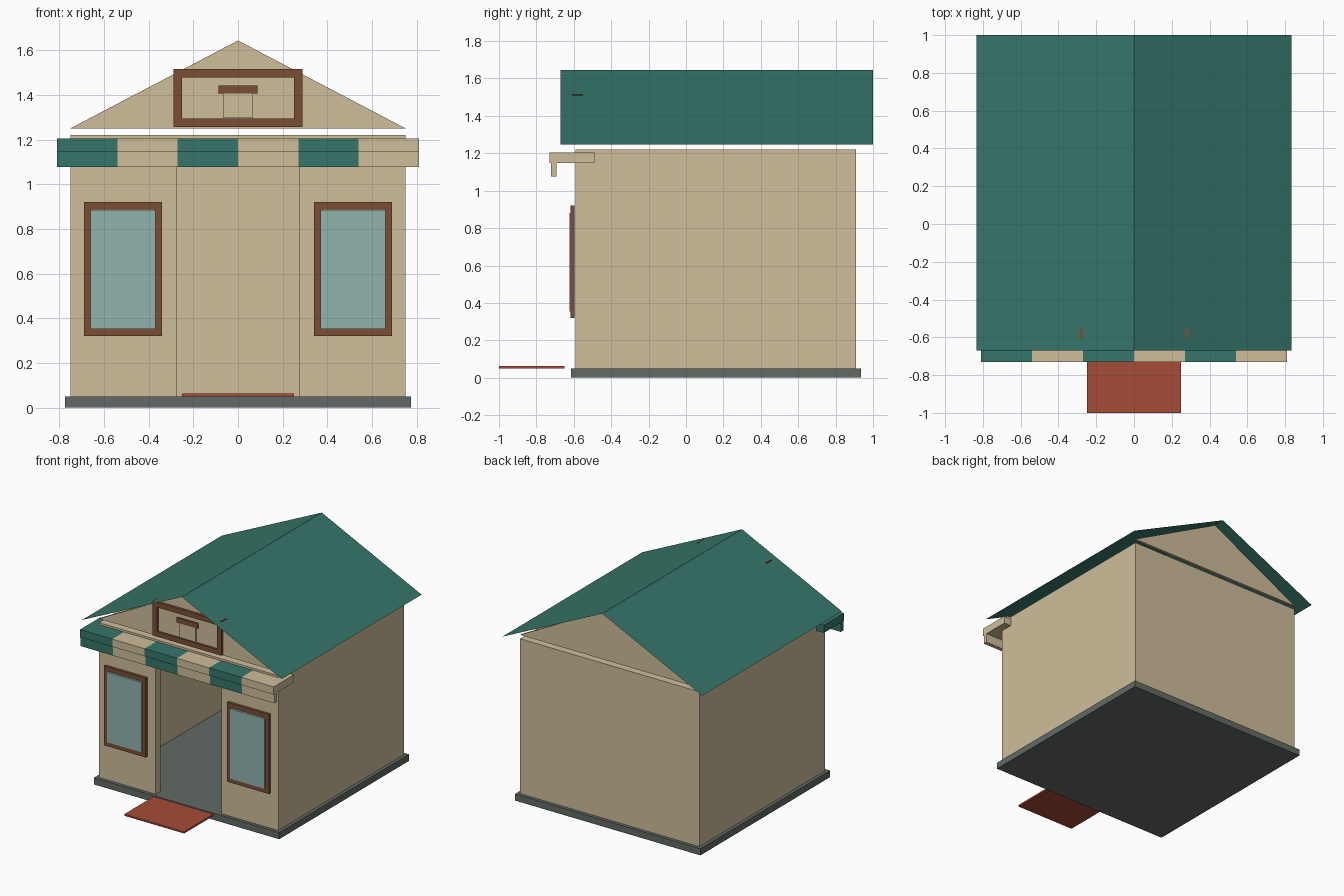
import bpy
import bmesh
from mathutils import Vector

cube = bpy.data.objects.get("Cube")
if cube:
    bpy.data.objects.remove(cube, do_unlink=True)


def material(name, rgb):
    """Flat colour from 0-255 sRGB, stored as linear."""
    lin = [((c / 255 + 0.055) / 1.055) ** 2.4 for c in rgb]
    mat = bpy.data.materials.new(name)
    mat.use_nodes = True
    mat.diffuse_color = (*lin, 1)
    mat.node_tree.nodes["Principled BSDF"].inputs["Base Color"].default_value = (*lin, 1)
    return mat


TAN = material("warm_tan", (207, 190, 154))
GREEN = material("roof_green", (54, 118, 106))
BROWN = material("wood_brown", (123, 78, 53))
GREY = material("stone_grey", (98, 107, 101))
GLASS = material("pale_glass", (145, 180, 174))
RED = material("brick_red", (166, 76, 54))


def finish(name, bm, mats):
    bmesh.ops.recalc_face_normals(bm, faces=bm.faces)
    mesh = bpy.data.meshes.new(name)
    bm.to_mesh(mesh)
    bm.free()
    for mat in mats:
        mesh.materials.append(mat)
    obj = bpy.data.objects.new(name, mesh)
    bpy.context.collection.objects.link(obj)
    return obj


def extrude(name, points, offset, mat):
    """Prism: a flat outline swept along an offset."""
    bm = bmesh.new()
    face = bm.faces.new([bm.verts.new(p) for p in points])
    swept = bmesh.ops.extrude_face_region(bm, geom=[face], use_keep_orig=True)
    verts = [v for v in swept["geom"] if isinstance(v, bmesh.types.BMVert)]
    bmesh.ops.translate(bm, verts=verts, vec=Vector(offset))
    return finish(name, bm, [mat])


def box(name, x, y, z, mat):
    outline = [(x[0], y[0], z[0]), (x[1], y[0], z[0]), (x[1], y[1], z[0]), (x[0], y[1], z[0])]
    return extrude(name, outline, (0, 0, z[1] - z[0]), mat)


def frame(name, x, z, y, border, mat):
    """Rectangular ring facing the front."""
    bm = bmesh.new()
    loops = []
    for depth in y:
        for b in (0, border):
            loops.append([bm.verts.new(p) for p in (
                (x[0] + b, depth, z[0] + b), (x[1] - b, depth, z[0] + b),
                (x[1] - b, depth, z[1] - b), (x[0] + b, depth, z[1] - b))])
    front_out, front_in, back_out, back_in = loops
    for a, b in ((front_out, front_in), (front_in, back_in),
                 (back_in, back_out), (back_out, front_out)):
        for i in range(4):
            j = (i + 1) % 4
            bm.faces.new((a[i], a[j], b[j], b[i]))
    return finish(name, bm, [mat])


# Base slab and entrance mat
box("base_slab", (-0.775, 0.775), (-0.615, 0.935), (0, 0.05), GREY)
box("entrance_mat", (-0.25, 0.25), (-1, -0.65), (0.05, 0.063), RED)

# Hollow walls with an open doorway, and the lintel above it
FRONT, BACK, SIDE, DOOR, T = -0.59, 0.91, 0.75, 0.275, 0.06
half = [(DOOR, FRONT), (SIDE, FRONT), (SIDE, BACK)]
inner = [(SIDE - T, BACK - T), (SIDE - T, FRONT + T), (DOOR, FRONT + T)]
plan = (half + [(-x, y) for x, y in reversed(half)]
        + [(-x, y) for x, y in reversed(inner)] + inner)
extrude("walls", [(x, y, 0.05) for x, y in plan], (0, 0, 1.17), TAN)
box("door_lintel", (-DOOR, DOOR), (FRONT, FRONT + T), (1.15, 1.22), TAN)

# Gable panels
for name, y in (("front_gable", -0.59), ("back_gable", 0.89)):
    extrude(name, [(-SIDE, y, 1.25), (SIDE, y, 1.25), (0, y, 1.643)], (0, 0.02, 0), TAN)

# Thin folded roof sheet
bm = bmesh.new()
rows = [[bm.verts.new((x, y, z)) for x, z in ((-0.835, 1.248), (0, 1.645), (0.835, 1.248))]
        for y in (-0.67, 1)]
for i in range(2):
    bm.faces.new((rows[0][i], rows[0][i + 1], rows[1][i + 1], rows[1][i]))
finish("roof", bm, [GREEN])

# Striped awning: top board with a hanging valance
STRIPE = 0.27
section = [(-0.73, 1.205), (-0.49, 1.205), (-0.49, 1.147), (-0.692, 1.147),
           (-0.692, 1.077), (-0.722, 1.077), (-0.722, 1.147), (-0.73, 1.147)]
for i in range(6):
    x = (i - 3) * STRIPE
    extrude(f"awning_stripe_{i + 1}", [(x, y, z) for y, z in section],
            (STRIPE, 0, 0), TAN if i % 2 else GREEN)

# Windows either side of the doorway
for side, cx in (("left", 0.515), ("right", -0.515)):
    frame(f"{side}_window_frame", (cx - 0.175, cx + 0.175), (0.32, 0.92),
          (-0.617, -0.597), 0.033, BROWN)
    box(f"{side}_window_glass", (cx - 0.145, cx + 0.145), (-0.624, -0.6), (0.353, 0.882), GLASS)

# Gable sign with a lidded cup
frame("sign_frame", (-0.288, 0.288), (1.255, 1.515), (-0.61, -0.55), 0.038, BROWN)
box("sign_panel", (-0.25, 0.25), (-0.595, -0.56), (1.293, 1.477), TAN)
extrude("cup", [(-0.068, -0.603, 1.297), (0.068, -0.603, 1.297),
                (0.068, -0.603, 1.405), (-0.068, -0.603, 1.405)], (0, 0.02, 0), TAN)
box("cup_lid", (-0.088, 0.088), (-0.608, -0.58), (1.405, 1.442), BROWN)
